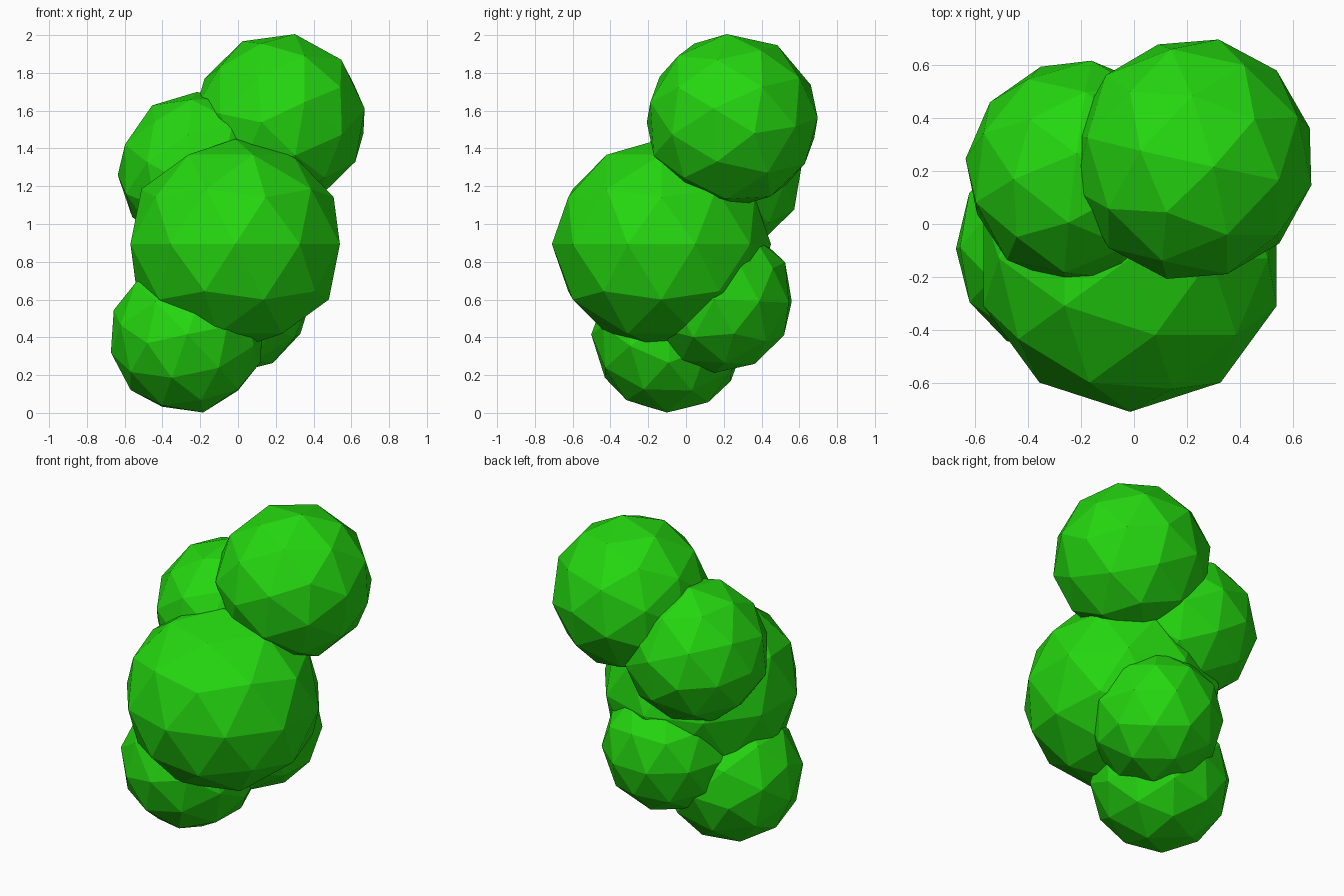
import bpy
from mathutils import Vector, Matrix

if "Cube" in bpy.data.objects:
    bpy.data.objects.remove(bpy.data.objects["Cube"])

green = bpy.data.materials.new("leaf_green")
green.diffuse_color = (0.018, 0.68, 0.005, 1.0)
green.use_nodes = True
green.node_tree.nodes["Principled BSDF"].inputs["Base Color"].default_value = green.diffuse_color


def frame(a, b):
    """Orthonormal frame whose first axis is a and whose second leans to b."""
    a = Vector(a).normalized()
    b = Vector(b)
    b = (b - a * b.dot(a)).normalized()
    return Matrix((a, b, a.cross(b))).transposed()


# Directions on an unrotated icosphere: one face centre and one of its edge midpoints
V1, V2, V3 = Vector((0, 0, 1)), Vector((0.276, 0.851, 0.447)), Vector((0.276, -0.851, 0.447))
V2, V3 = Vector((0.894, 0, 0.447)), Vector((0.276, 0.851, 0.447))
LOCAL = frame(V1 + V2 + V3, V1 + V2)


def clump(name, centre, radius, face=None, edge=None):
    """Faceted leaf ball, turned so a face centre and edge midpoint point as given."""
    bpy.ops.mesh.primitive_ico_sphere_add(subdivisions=2, radius=1)
    ob = bpy.context.object
    ob.name = name
    turn = Matrix.Identity(3)
    if face:
        turn = frame(face, edge) @ LOCAL.transposed()
    ob.data.transform(turn.to_4x4())
    ob.data.transform(Matrix.Diagonal((*radius, 1)))
    ob.location = centre
    ob.data.materials.append(green)
    return ob


# Large middle ball, slightly flattened
clump("main_foliage", (-0.015, -0.13, 0.893), (0.583, 0.58, 0.557))
# Top ball leaning right and back
clump("top_foliage", (0.222, 0.245, 1.55), (0.463,) * 3,
      (-0.04, 0.08, 0.42), (0.09, -0.04, 0.45))
# Upper left ball at the back
clump("upper_left_foliage", (-0.21, 0.195, 1.275), (0.43,) * 3,
      (-0.1, -0.05, 0.4), (0.0, 0.08, 0.42))
# Lowest ball at the front left
clump("lower_left_foliage", (-0.27, -0.09, 0.405), (0.412,) * 3,
      (-0.06, -0.01, -0.38), (0.1, -0.01, -0.4))
# Low ball at the back
clump("lower_back_foliage", (-0.01, 0.175, 0.61), (0.398,) * 3,
      (0.25, 0.3, -0.1), (0.1, 0.36, 0.0))
